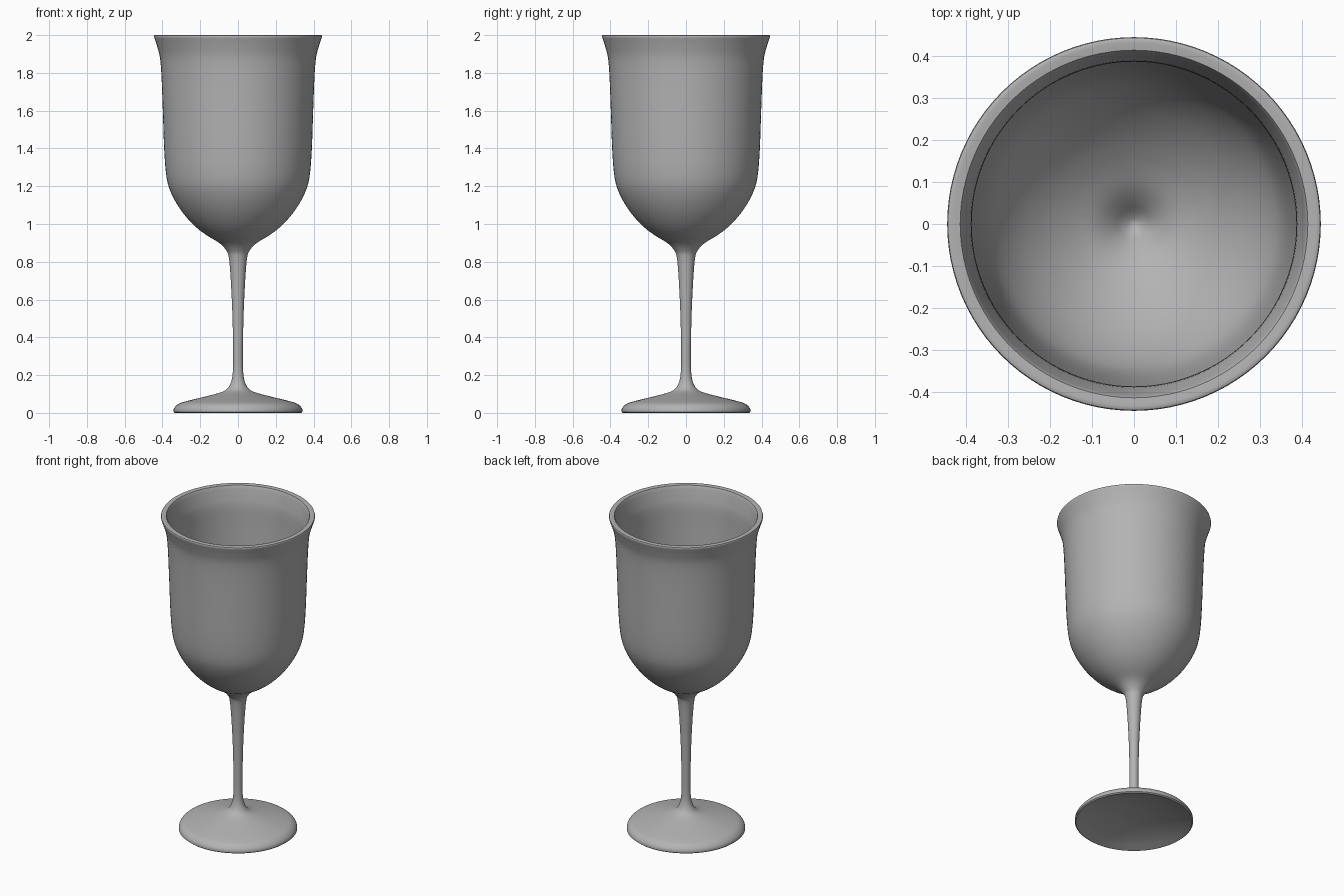
import bpy, bmesh, math
from mathutils import Vector

if "Cube" in bpy.data.objects:
    bpy.data.objects.remove(bpy.data.objects["Cube"])

STEPS = 96


def smooth_path(points, n=4):
    """Catmull-Rom curve through (radius, height) points."""
    p = [Vector(q) for q in points]
    p = [2 * p[0] - p[1]] + p + [2 * p[-1] - p[-2]]
    out = []
    for a, b, c, d in zip(p, p[1:], p[2:], p[3:]):
        for i in range(n):
            t = i / n
            out.append(0.5 * (2 * b + (c - a) * t + (2 * a - 5 * b + 4 * c - d) * t ** 2
                              + (3 * b - a - 3 * c + d) * t ** 3))
    return out + [p[-2]]


def lathe(name, profile):
    """Revolve a profile that starts and ends on the z axis."""
    bm = bmesh.new()
    verts = [bm.verts.new((max(r, 0), 0, z)) for r, z in profile]
    edges = [bm.edges.new(e) for e in zip(verts, verts[1:])]
    bmesh.ops.spin(bm, geom=verts + edges, cent=(0, 0, 0), axis=(0, 0, 1),
                   angle=math.tau, steps=STEPS)
    bmesh.ops.remove_doubles(bm, verts=bm.verts, dist=0.0003)
    bmesh.ops.recalc_face_normals(bm, faces=bm.faces)
    mesh = bpy.data.meshes.new(name)
    bm.to_mesh(mesh)
    bm.free()
    obj = bpy.data.objects.new(name, mesh)
    bpy.context.collection.objects.link(obj)
    bpy.context.view_layer.objects.active = obj
    obj.select_set(True)
    bpy.ops.object.shade_smooth_by_angle(angle=math.radians(40))
    return obj


# Hollowed underside of the foot
underside = smooth_path([(0, 0.06), (0.08, 0.057), (0.17, 0.045), (0.26, 0.025), (0.335, 0.0)])

# Foot, stem and outside of the bowl
outside = smooth_path([
    (0.342, 0.006), (0.338, 0.025), (0.318, 0.046), (0.28, 0.06), (0.18, 0.085),
    (0.10, 0.106), (0.06, 0.125), (0.038, 0.16), (0.028, 0.21), (0.026, 0.30),
    (0.029, 0.50), (0.038, 0.70), (0.048, 0.82), (0.062, 0.86), (0.10, 0.9),
    (0.17, 0.943), (0.235, 0.995), (0.30, 1.07), (0.35, 1.155), (0.377, 1.24),
    (0.39, 1.38), (0.398, 1.60), (0.405, 1.78), (0.413, 1.88), (0.428, 1.94),
    (0.443, 1.985)])

# Rim of the bowl
rim = smooth_path([(0.445, 1.992), (0.44, 2.0), (0.414, 1.998)], 3)

# Inside of the bowl, with a small funnel at the bottom
inside = smooth_path([
    (0.41, 1.99), (0.397, 1.93), (0.388, 1.87), (0.385, 1.75), (0.378, 1.55),
    (0.37, 1.38), (0.356, 1.25), (0.332, 1.17), (0.284, 1.09), (0.22, 1.02),
    (0.155, 0.968), (0.09, 0.927), (0.055, 0.898), (0.03, 0.873), (0.012, 0.86),
    (0, 0.857)])

goblet = lathe("goblet", underside + outside + rim + inside)

# Dark grey finish
grey = bpy.data.materials.new("dark_grey")
grey.diffuse_color = (0.45, 0.45, 0.45, 1)
grey.use_nodes = True
grey.node_tree.nodes["Principled BSDF"].inputs["Base Color"].default_value = grey.diffuse_color
goblet.data.materials.append(grey)
